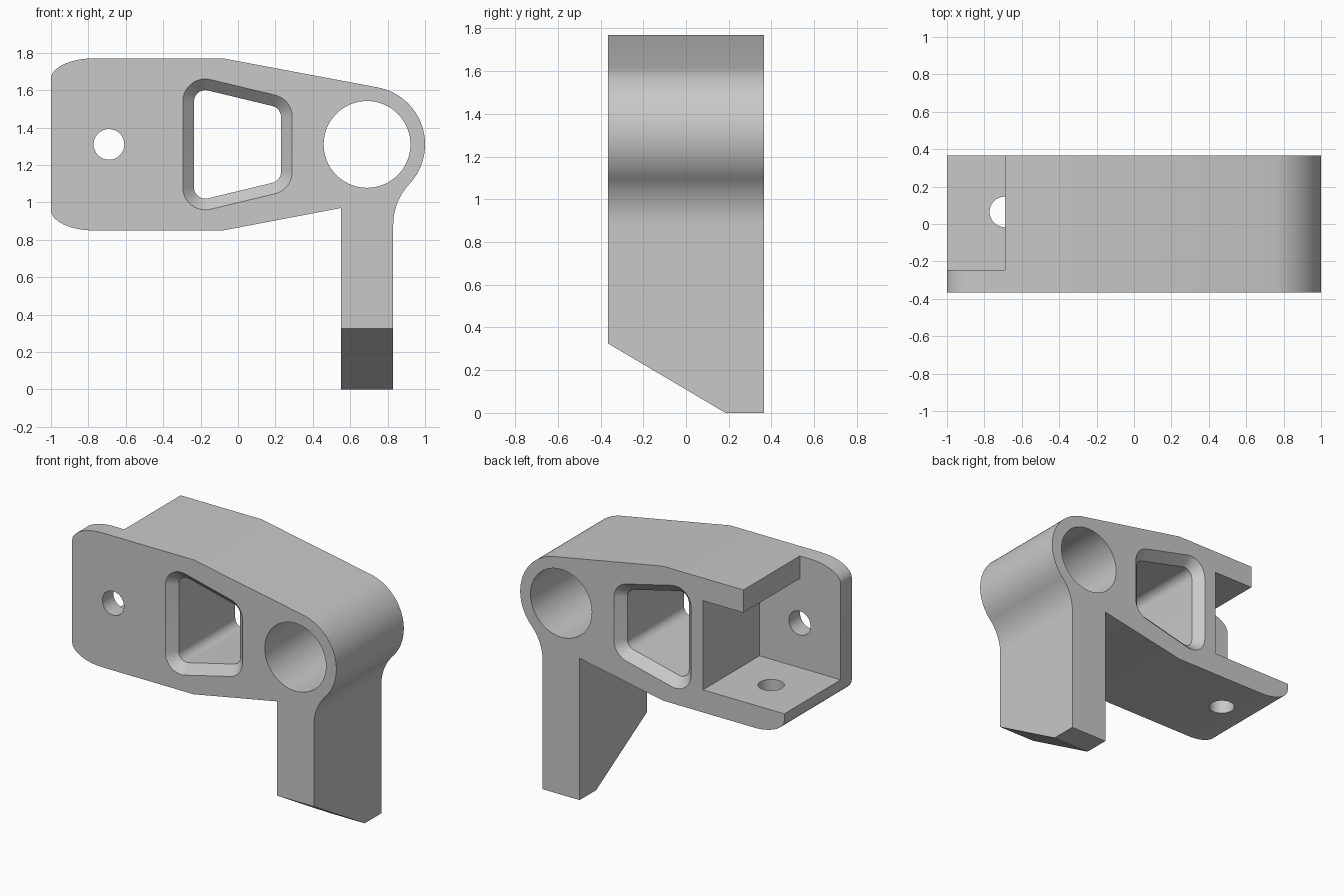
import bpy
import bmesh
from math import cos, sin, radians

cube = bpy.data.objects.get("Cube")
if cube:
    bpy.data.objects.remove(cube, do_unlink=True)

HALF = 0.365          # half depth of the bracket
MID = 1.31            # height of the bracket's centre line
BORE_X = 0.69         # bore axis; the small holes mirror it
BIG = 0.31            # outer radius around the bore

metal = bpy.data.materials.new("plain grey")
metal.use_nodes = True
grey = (0.58, 0.58, 0.58, 1)
metal.diffuse_color = grey
metal.node_tree.nodes["Principled BSDF"].inputs["Base Color"].default_value = grey


def arc(cx, cz, rx, rz, start, end, steps):
    angles = [radians(start + (end - start) * i / steps) for i in range(steps + 1)]
    return [(cx + rx * cos(a), cz + rz * sin(a)) for a in angles]


def loft(name, rings):
    """Closed solid through matching rings of 3D points."""
    bm = bmesh.new()
    loops = [[bm.verts.new(p) for p in ring] for ring in rings]
    for a, b in zip(loops, loops[1:]):
        for i in range(len(a)):
            j = (i + 1) % len(a)
            bm.faces.new((a[i], a[j], b[j], b[i]))
    bm.faces.new(loops[0])
    bm.faces.new(loops[-1])
    bmesh.ops.recalc_face_normals(bm, faces=bm.faces)
    mesh = bpy.data.meshes.new(name)
    bm.to_mesh(mesh)
    bm.free()
    obj = bpy.data.objects.new(name, mesh)
    bpy.context.collection.objects.link(obj)
    mesh.materials.append(metal)
    return obj


def along_y(name, outline, y0, y1):
    return loft(name, [[(x, y, z) for x, z in outline] for y in (y0, y1)])


# Bracket body: leg, concave neck, round boss, tapered arm, rounded end
outline = [(0.55, 0), (0.83, 0)]
outline += arc(1.149, 0.88, 0.319, 0.319, 180, 136.9, 16)
outline += arc(BORE_X, MID, BIG, BIG, -43.1, 79.3, 40)[1:]
outline += [(-0.08, 1.77)]
outline += arc(-0.77, 1.66, 0.23, 0.11, 90, 180, 16)
outline += arc(-0.77, 0.96, 0.23, 0.11, 180, 270, 16)
outline += [(-0.08, 0.85), (0.55, 0.97)]
body = along_y("bracket_body", outline, -HALF, HALF)

# Rear pocket with shortened upper flange
pocket = [(-1.1, 1.005), (-0.385, 1.005), (-0.385, 1.615),
          (-0.69, 1.615), (-0.69, 1.9), (-1.1, 1.9)]
cutters = [along_y("pocket_cutter", pocket, -0.245, 0.5)]

# Large bore and the small hole in the front plate
cutters.append(along_y("bore_cutter",
                       arc(BORE_X, MID, 0.232, 0.232, 0, 355, 71), -0.5, 0.5))
cutters.append(along_y("plate_hole_cutter",
                       arc(-BORE_X, MID, 0.082, 0.082, 0, 352.5, 47), -0.5, -0.15))

# Small hole in the lower flange
ring = arc(-BORE_X, 0.065, 0.082, 0.082, 0, 352.5, 47)
cutters.append(loft("flange_hole_cutter",
                    [[(x, y, z) for x, y in ring] for z in (0.7, 1.1)]))

# Tapered window, chamfered on both sides
corners = [(0.17, 0.147, 0, 76.4), (-0.175, 0.23, 76.4, 180),
           (-0.175, -0.23, 180, 283.6), (0.17, -0.147, 283.6, 360)]
rings = []
for y, radius in ((-0.385, 0.14), (-0.305, 0.06), (0.305, 0.06), (0.385, 0.14)):
    ring = []
    for x, dz, start, end in corners:
        ring += arc(x, MID + dz, radius, radius, start, end, 10)
    rings.append([(x, y, z) for x, z in ring])
cutters.append(loft("window_cutter", rings))

# Slanted foot
slant = [(-0.465, 0.384), (0.285, -0.059), (-0.465, -0.059)]
cutters.append(loft("foot_cutter", [[(x, y, z) for y, z in slant] for x in (0.4, 1)]))

# Cut everything and drop the helpers
bpy.ops.object.select_all(action="DESELECT")
bpy.context.view_layer.objects.active = body
body.select_set(True)
for cutter in cutters:
    cutter.hide_render = True
    mod = body.modifiers.new(cutter.name, "BOOLEAN")
    mod.operation = "DIFFERENCE"
    mod.solver = "EXACT"
    mod.object = cutter
    bpy.ops.object.modifier_apply(modifier=mod.name)
    bpy.data.objects.remove(cutter, do_unlink=True)

bpy.ops.object.shade_smooth_by_angle(angle=radians(30))
